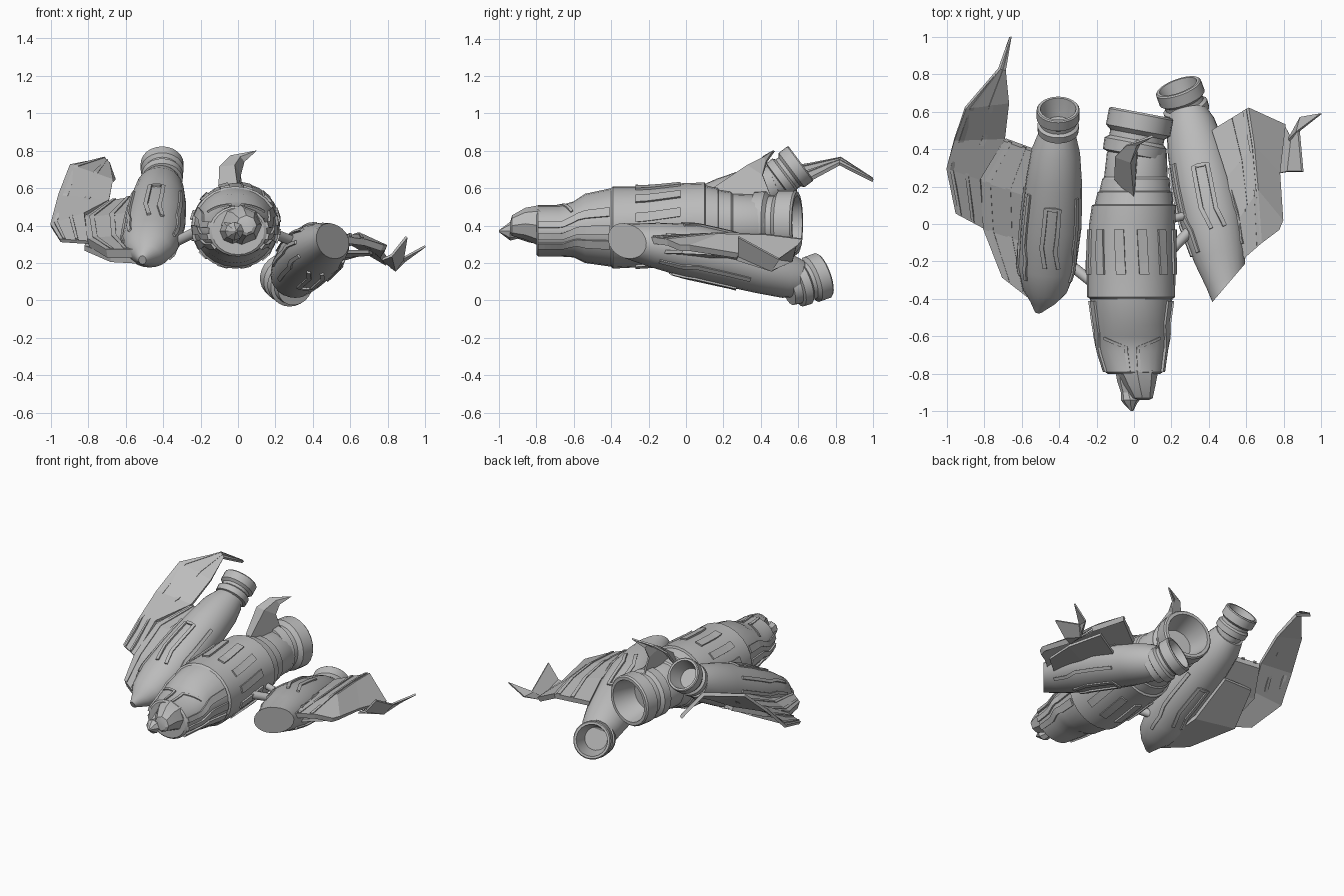
import bpy, bmesh, math
from mathutils import Matrix, Vector

default_cube = bpy.data.objects.get("Cube")
if default_cube:
    bpy.data.objects.remove(default_cube, do_unlink=True)

metal = bpy.data.materials.new("plain_grey_metal")
metal.use_nodes = True
grey = (0.5, 0.5, 0.5, 1)
metal.diffuse_color = grey
metal.node_tree.nodes["Principled BSDF"].inputs["Base Color"].default_value = grey


def finish(name, bm, smooth_angle=None):
    """Turn a bmesh into a named object, optionally smooth shaded."""
    bmesh.ops.recalc_face_normals(bm, faces=bm.faces)
    mesh = bpy.data.meshes.new(name)
    bm.to_mesh(mesh)
    bm.free()
    obj = bpy.data.objects.new(name, mesh)
    bpy.context.collection.objects.link(obj)
    mesh.materials.append(metal)
    if smooth_angle:
        bpy.ops.object.select_all(action="DESELECT")
        bpy.context.view_layer.objects.active = obj
        obj.select_set(True)
        bpy.ops.object.shade_smooth_by_angle(angle=math.radians(smooth_angle))
    return obj


def frame(origin, direction):
    """Local frame whose y axis follows the direction."""
    y = Vector(direction).normalized()
    x = y.cross(Vector((0, 0, 1))).normalized()
    return Matrix.Translation(origin) @ Matrix((x, y, x.cross(y))).transposed().to_4x4()


def bridge(bm, rings):
    """Skin closed rings of vertices and cap both ends."""
    for low, high in zip(rings, rings[1:]):
        for i in range(len(low)):
            j = (i + 1) % len(low)
            bm.faces.new((low[i], low[j], high[j], high[i]))
    bm.faces.new(rings[0])
    bm.faces.new(rings[-1])


class Tube:
    """Elliptical loft; each station is (along, centre x, centre z, radius x, radius z)."""

    def __init__(self, matrix, stations):
        self.matrix = matrix
        self.stations = stations

    def ring_point(self, station, angle, lift=0):
        along, cx, cz, rx, rz = station
        return self.matrix @ Vector((cx + (rx + lift) * math.cos(angle), along,
                                     cz + (rz + lift) * math.sin(angle)))

    def surface(self, along, angle, lift):
        for a, b in zip(self.stations, self.stations[1:]):
            if along <= b[0]:
                break
        k = (along - a[0]) / max(b[0] - a[0], 1e-6)
        return self.ring_point([p + (q - p) * k for p, q in zip(a, b)], angle, lift)

    def build(self, name, sides=24, smooth_angle=32, cut=None):
        bm = bmesh.new()
        bridge(bm, [[bm.verts.new(self.ring_point(s, math.tau * i / sides))
                     for i in range(sides)] for s in self.stations])
        if cut:
            geometry = bm.verts[:] + bm.edges[:] + bm.faces[:]
            bmesh.ops.bisect_plane(bm, geom=geometry, plane_co=cut[0], plane_no=cut[1],
                                   clear_outer=True)
            bmesh.ops.holes_fill(bm, edges=[e for e in bm.edges if e.is_boundary])
        finish(name, bm, smooth_angle)

    def strip(self, name, path, width, lift=0.01, radius=0.15):
        """Raised trim that follows a path of (along, degrees) over the surface."""
        flat = [Vector((t, math.radians(a) * radius)) for t, a in path]
        points = [p.lerp(q, k / 4) for p, q in zip(flat, flat[1:]) for k in range(4)] + [flat[-1]]
        bm = bmesh.new()
        rows = []
        for i, p in enumerate(points):
            step = (points[min(i + 1, len(points) - 1)] - points[max(i - 1, 0)]).normalized()
            side = Vector((-step.y, step.x)) * width / 2
            corners = ((p - side, -lift), (p - side, lift), (p + side, lift), (p + side, -lift))
            rows.append([bm.verts.new(self.surface(c.x, c.y / radius, h)) for c, h in corners])
        bridge(bm, rows)
        finish(name, bm)


def sheet(name, rows, thickness):
    """Faceted plate spanned between rows of points."""
    bm = bmesh.new()
    grid = [[bm.verts.new(p) for p in row] for row in rows]
    for a, b in zip(grid, grid[1:]):
        for i in range(len(a) - 1):
            bm.faces.new((a[i], a[i + 1], b[i + 1], b[i]))
    bmesh.ops.remove_doubles(bm, verts=bm.verts, dist=0.001)
    solid = finish(name, bm).modifiers.new("thickness", "SOLIDIFY")
    solid.thickness = thickness
    solid.offset = 0


def blend(row_a, row_b, k, raise_by):
    return [Vector(a).lerp(Vector(b), k) + Vector((0, 0, raise_by)) for a, b in zip(row_a, row_b)]


def wing_trim(name, row_a, row_b, factors, raise_by):
    """Narrow raised plates that run along a wing panel."""
    for i, k in enumerate(factors):
        rows = [blend(row_a, row_b, k, raise_by), blend(row_a, row_b, k + 0.1, raise_by)]
        sheet(f"{name}_{i}", rows, 0.014)


def nozzle(name, centre, direction, radius):
    profile = ((-1.7, .75), (-1.35, .8), (-1.3, .95), (-.95, .97), (-.85, .84), (-.68, .84),
               (-.55, 1), (-.06, 1), (0, .95), (0, .83), (-.5, .72), (-.9, .6))
    stations = [(t * radius, 0, 0, r * radius, r * radius) for t, r in profile]
    Tube(frame(centre, direction), stations).build(name)


def rod(name, start, end, radius):
    span = Vector(end) - Vector(start)
    ends = [(t, 0, 0, radius, radius) for t in (0, span.length)]
    Tube(frame(start, span), ends).build(name, sides=12)


# Main hull
hull = Tube(Matrix.Identity(4), [
    (-.8, 0, .37, .14, .125), (-.79, 0, .37, .155, .135), (-.68, -.01, .37, .18, .135),
    (-.6, -.01, .38, .195, .15), (-.54, -.015, .385, .2, .185), (-.4, -.015, .39, .22, .21),
    (-.39, -.015, .39, .235, .22), (-.2, -.015, .395, .236, .215), (.0, -.01, .41, .23, .218),
    (.1, 0, .41, .225, .22), (.105, 0, .41, .21, .205), (.17, .005, .41, .2, .19),
    (.175, .005, .41, .19, .18), (.24, .01, .41, .18, .17), (.25, .01, .41, .17, .16),
    (.38, .015, .41, .16, .155), (.42, .02, .41, .14, .14)])
hull.build("main_hull")
nozzle("main_nozzle", (.04, .595, .415), (.19, 1, 0), .175)
for i in range(12):
    a = 15 + i * 30
    hull.strip(f"hull_bar_{i}", [(-.27, a - 2), (-.03, a + 2)], .033)
for label, origin, sign in (("left", 0, 1), ("right", 180, -1)):
    for i, a in enumerate((-35, -12, 14)):
        near, far = origin + sign * a, origin + sign * (a + 9)
        hull.strip(f"{label}_cowl_rail_{i}",
                   [(-.79, near), (-.66, near), (-.58, far), (-.41, far)], .035, .012)
    near, far = origin + sign * 80, origin + sign * 40
    hull.strip(f"{label}_cowl_arch", [(-.79, near), (-.66, near), (-.61, far)], .015, .007)

# Nose cluster
Tube(Matrix.Identity(4), [(-.94, .05, .39, .03, .03), (-.93, .045, .4, .055, .055),
     (-.86, .03, .41, .085, .085), (-.78, .015, .4, .115, .11)]).build("nose_block", 8, 20)
Tube(Matrix.Identity(4), [(-1, -.01, .37, .005, .005), (-.96, -.02, .37, .035, .035),
     (-.94, -.02, .37, .05, .05), (-.9, -.03, .37, .04, .04), (-.84, -.03, .37, .06, .06),
     (-.78, -.03, .37, .07, .07)]).build("nose_tip", 8, 20)

# Dorsal fin
tip = (.1, .47, .8)
sheet("dorsal_fin", [[(-.1, .24, .56), (-.1, .36, .71), (-.04, .42, .77), tip],
                     [(0, .12, .58), (-.02, .33, .72), (.01, .42, .765), tip],
                     [(.02, .46, .54), (.01, .41, .67), (.03, .43, .74), tip]], .012)

# Right pod, raised at the rear
right_pod = Tube(frame((-.49, -.46, .22), (.08, .94, .41)), [
    (-.01, -.02, 0, .02, .025), (.05, 0, 0, .07, .06), (.12, .005, 0, .12, .1),
    (.25, .005, 0, .155, .125), (.5, .01, 0, .162, .145), (.75, .005, 0, .15, .145),
    (.93, 0, 0, .13, .13), (1.03, 0, 0, .1, .1)])
right_pod.build("right_pod")
nozzle("right_nozzle", (-.405, .615, .735), (0, .8, .6), .115)

# Left pod, lowered at the rear and cut flat at the front
left_pod = Tube(frame((.49, -.32, .32), (-.2, .91, -.2)), [
    (-.2, 0, 0, .07, .07), (0, 0, 0, .105, .092), (.15, 0, .01, .14, .12),
    (.35, 0, .02, .168, .145), (.55, 0, .02, .168, .145), (.75, 0, .01, .155, .135),
    (.9, 0, 0, .13, .12), (.97, 0, 0, .1, .1)])
left_pod.build("left_pod", cut=((.51, -.31, .33), (.76, -.65, 0)))
nozzle("left_nozzle", (.235, .735, .135), (-.32, .88, .32), .127)

# Pod rails: bent loops above and below, long runs on the flanks
for label, pod, start in (("right", right_pod, .2), ("left", left_pod, .18)):
    for base in (90, 270):
        loop = [(start + .1, base - 22), (start + .2, base - 12), (start + .45, base - 14),
                (start + .45, base + 12), (start + .22, base + 14), (start + .1, base + 4)]
        pod.strip(f"{label}_pod_loop_{base}", loop, .02)
    for a in (35, 145, 180, 215, 325):
        run = [(start, a - 8), (start + .12, a - 8), (start + .2, a), (start + .5, a)]
        pod.strip(f"{label}_pod_rail_{a}", run, .022)

# Struts between hull and pods
rod("right_strut", (-.2, -.33, .38), (-.4, -.17, .28), .028)
rod("left_front_strut", (.16, -.18, .37), (.36, .03, .29), .028)
rod("left_rear_strut", (.17, .02, .37), (.34, .06, .3), .022)

# Right wing: inner panel, then a fin sweeping up and back
root = [(-.52, -.42, .25), (-.55, -.1, .33), (-.55, .15, .45), (-.5, .38, .54)]
fold = [(-.7, -.28, .25), (-.8, -.02, .31), (-.82, .24, .42), (-.69, .45, .51)]
sheet("right_wing_panel", [root, fold], .05)
wing_trim("right_wing_trim", root, fold, (.4, .8), .024)
tip = (-.66, 1, .64)
inner = [(-.8, -.02, .31), (-.82, .24, .46), (-.69, .46, .53), (-.67, .65, .64),
         (-.69, .82, .73), tip]
outer = [(-.95, .06, .32), (-1, .3, .4), (-.96, .45, .56), (-.9, .62, .72),
         (-.72, .83, .755), tip]
sheet("right_fin", [inner, outer], .02)
wing_trim("right_fin_trim", inner, outer, (.35, .8), .01)
sheet("right_wing_keel", [[(-.5, -.4, .21), (-.52, 0, .26), (-.52, .3, .42)],
                          [(-.68, -.25, .22), (-.82, .04, .28), (-.74, .3, .42)]], .03)

# Left wing: thick panel, then a folded zigzag tip
root = [(.52, -.24, .33), (.54, 0, .33), (.5, .25, .31), (.42, .5, .26)]
fold = [(.68, -.1, .31), (.66, .18, .34), (.64, .42, .335), (.61, .62, .31)]
edge = [(.77, -.03, .28), (.79, .02, .28), (.77, .27, .24), (.8, .53, .2)]
sheet("left_wing_panel", [root, fold, edge], .035)
wing_trim("left_wing_trim", root, fold, (.45, .85), .018)
sheet("left_wing_keel", [[(.48, -.2, .26), (.48, .1, .23), (.42, .35, .18)],
                         [(.7, -.02, .26), (.72, .2, .25), (.66, .45, .25)]], .02)
peak = (.9, .28, .34)
valley = (.84, .46, .16)
sheet("left_wing_zigzag", [[(.77, .27, .22), (.8, .53, .2)], [(.82, .28, .24), valley],
                           [peak, (.88, .5, .22)]], .014)
sheet("left_wing_spike", [[(.82, .44, .17), (.87, .49, .22), (1, .59, .29)],
                          [valley, (.89, .57, .21), (1, .59, .29)]], .012)
